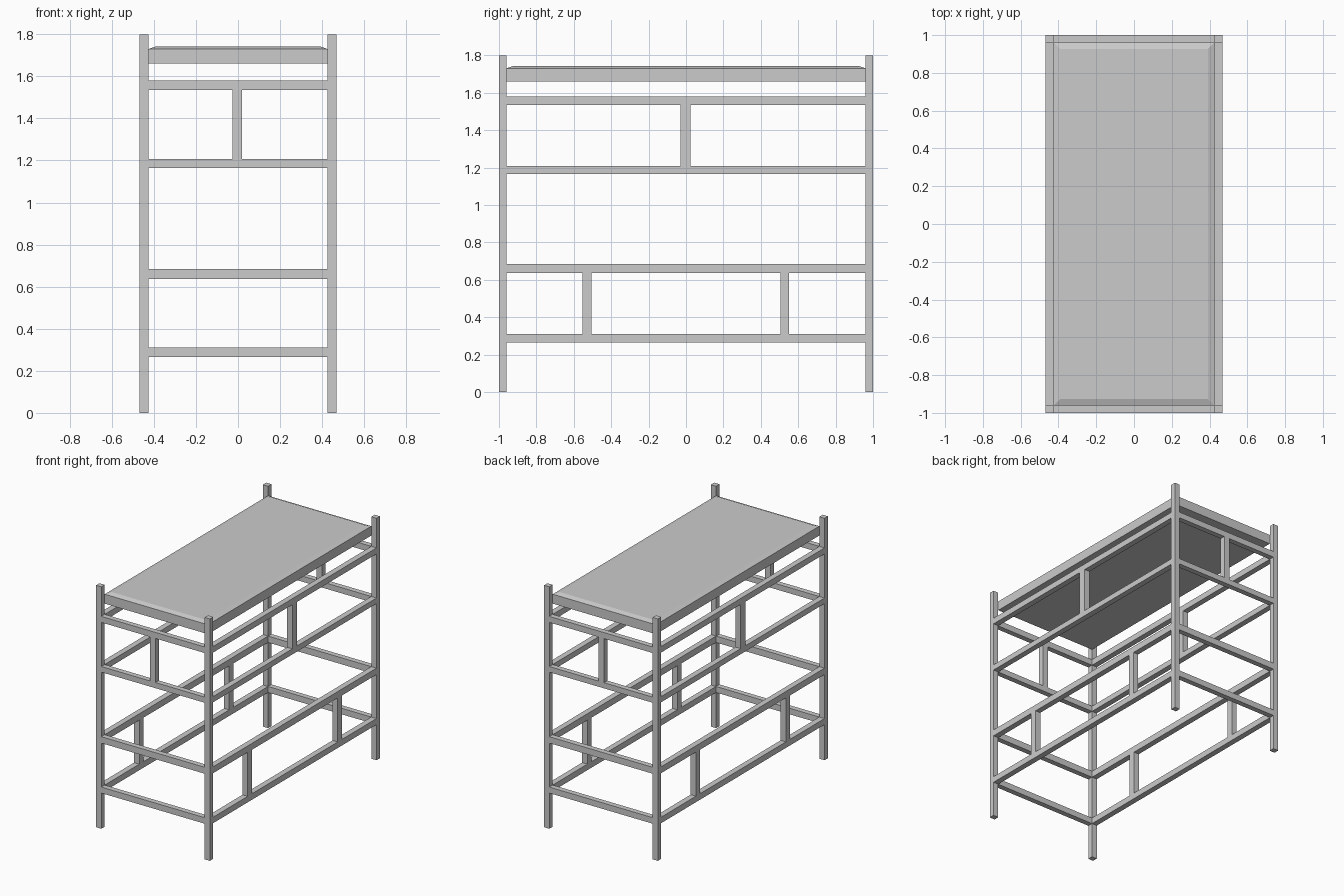
import bpy, bmesh

if "Cube" in bpy.data.objects:
    bpy.data.objects.remove(bpy.data.objects["Cube"])

HX, HY, H = 0.468, 1.0, 1.8        # outer half width, half length, height
TX, TY = 0.043, 0.04               # timber thickness
LEVELS = [(0.265, 0.31), (0.637, 0.685), (1.165, 1.207), (1.535, 1.58)]


def box(name, x0, x1, y0, y1, z0, z1):
    bm = bmesh.new()
    bmesh.ops.create_cube(bm, size=1)
    for v in bm.verts:
        v.co.x = x1 if v.co.x > 0 else x0
        v.co.y = y1 if v.co.y > 0 else y0
        v.co.z = z1 if v.co.z > 0 else z0
    mesh = bpy.data.meshes.new(name)
    bm.to_mesh(mesh)
    bm.free()
    ob = bpy.data.objects.new(name, mesh)
    bpy.context.collection.objects.link(ob)
    return ob


def span(side, outer, thick):
    # range of a timber lying flush with the outer face on one side
    return sorted((side * outer, side * (outer - thick)))


# corner posts
for sx in (-1, 1):
    for sy in (-1, 1):
        box("corner_post", *span(sx, HX, TX), *span(sy, HY, TY), 0, H)

IX, IY = HX - TX, HY - TY
for s in (-1, 1):
    # horizontal rails on the ends and long sides
    for z0, z1 in LEVELS:
        box("end_rail", -IX, IX, *span(s, HY, TY), z0, z1)
        box("side_rail", *span(s, HX, TX), -IY, IY, z0, z1)
    # short uprights between the upper rails
    up0, up1 = LEVELS[2][1], LEVELS[3][0]
    box("end_upright", -0.025, 0.02, *span(s, HY, TY), up0, up1)
    box("upper_side_upright", *span(s, HX, TX), -0.03, 0.025, up0, up1)
    # pairs of short uprights between the lower rails
    for y in (-0.53, 0.528):
        box("lower_side_upright", *span(s, HX, TX), y - 0.024, y + 0.024,
            LEVELS[0][1], LEVELS[1][0])

# top panel with a shallow sloped border
panel = box("top_panel", -IX, IX, -IY, IY, 1.66, 1.73)
bm = bmesh.new()
bm.from_mesh(panel.data)
bm.normal_update()
top = [f for f in bm.faces if f.normal.z > 0.9]
bmesh.ops.inset_region(bm, faces=top, thickness=0.048)
for v in top[0].verts:
    v.co.z = 1.742
bm.to_mesh(panel.data)
bm.free()
